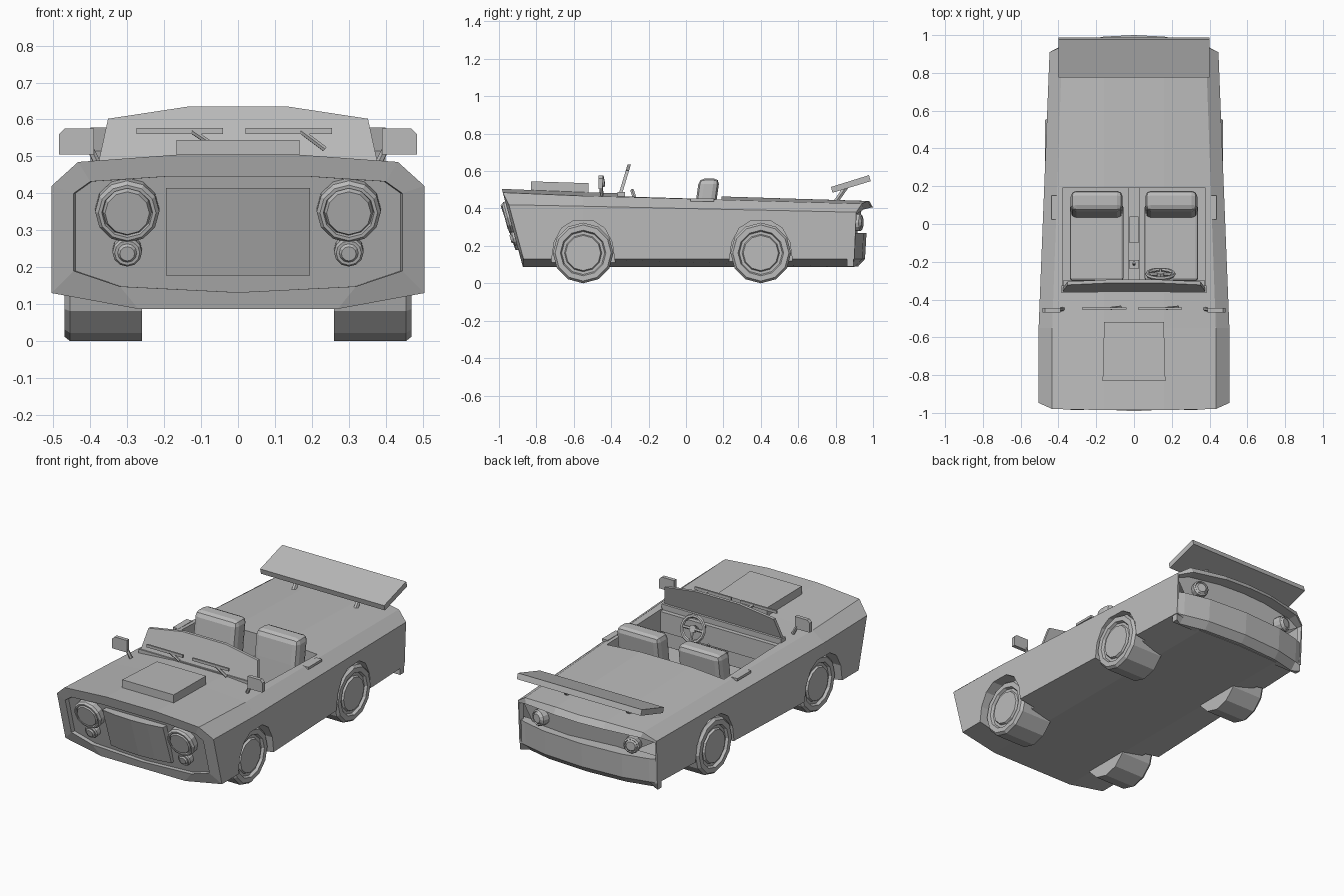
import bpy, bmesh, math
from mathutils import Vector, Matrix

if "Cube" in bpy.data.objects:
    bpy.data.objects.remove(bpy.data.objects["Cube"])

GREY = (0.5, 0.5, 0.5, 1)
paint = bpy.data.materials.new("plain_grey")
paint.use_nodes = True
paint.diffuse_color = GREY
paint.node_tree.nodes["Principled BSDF"].inputs["Base Color"].default_value = GREY


def loft(name, rings, bevel=0):
    """Skin a list of closed rings and cap both ends."""
    bm = bmesh.new()
    loops = [[bm.verts.new(p) for p in ring] for ring in rings]
    n = len(loops[0])
    for a, b in zip(loops, loops[1:]):
        for i in range(n):
            j = (i + 1) % n
            bm.faces.new((a[i], a[j], b[j], b[i]))
    bm.faces.new(loops[0][::-1])
    bm.faces.new(loops[-1])
    bmesh.ops.recalc_face_normals(bm, faces=bm.faces)
    mesh = bpy.data.meshes.new(name)
    bm.to_mesh(mesh)
    bm.free()
    mesh.materials.append(paint)
    ob = bpy.data.objects.new(name, mesh)
    bpy.context.collection.objects.link(ob)
    if bevel:
        mod = ob.modifiers.new("soft_edges", 'BEVEL')
        mod.width, mod.segments = bevel, 2
    return ob


def box(name, x, y, z, bevel=0):
    rings = [[(x[0], y[0], h), (x[1], y[0], h), (x[1], y[1], h), (x[0], y[1], h)] for h in z]
    return loft(name, rings, bevel)


def lathe(name, profile, origin, axis, n=12):
    """Spin (radius, distance along axis) pairs."""
    m = Matrix.Translation(origin) @ Vector(axis).to_track_quat('Z', 'Y').to_matrix().to_4x4()
    turn = [2 * math.pi * i / n for i in range(n)]
    return loft(name, [[m @ Vector((r * math.cos(t), r * math.sin(t), d)) for t in turn]
                       for r, d in profile])


def bar(name, p, q, r):
    d = Vector(q) - Vector(p)
    return lathe(name, [(r, 0), (r, d.length)], p, d, 6)


def both(half):
    """Mirror a half outline across x = 0, keeping centre points single."""
    return half + [(-p[0], *p[1:]) for p in reversed(half) if p[0] > 0]


def cut(target, cutter):
    cutter.hide_render = True
    mod = target.modifiers.new("cut", 'BOOLEAN')
    mod.operation, mod.object, mod.solver = 'DIFFERENCE', cutter, 'EXACT'
    bpy.context.view_layer.objects.active = target
    bpy.ops.object.modifier_apply(modifier=mod.name)
    bpy.data.objects.remove(cutter)


def nose_y(z):
    return -0.985 + (0.505 - z) * 0.27


# Body shell: cross-sections from the recessed nose to the recessed tail
def section(y, w, top, belt):
    return [(0, y, top), (.16, y, top), (w - .072, y, top - .02), (w, y, belt),
            (w, y, .13), (.27, y, .087), (0, y, .087)]


nose = [(x, nose_y(z) + (.015 if x > .5 else 0), z) for x, y, z in section(0, .505, .505, .42)]
frame = [(0, .445), (.2, .445), (.4, .432), (.445, .4), (.445, .19), (.32, .148), (0, .132)]
lip = [(x, nose_y(z), z) for x, z in frame]
recess = [(x * .99, nose_y(z) + .025, z) for x, z in frame]
tail = [(0, .98, .44), (.16, .97, .44), (.38, .94, .425), (.447, .91, .38),
        (.445, .9, .13), (.27, .89, .087), (0, .9, .087)]
tail_lip = [(0, 1, .405), (.16, .992, .405), (.37, .95, .395), (.44, .912, .37),
            (.435, .9, .14), (.27, .89, .1), (0, .9, .1)]
tail_recess = [(0, .94, .4), (.16, .93, .4), (.36, .9, .39), (.43, .885, .365),
               (.43, .885, .14), (.27, .885, .1), (0, .9, .1)]
body = loft("body", [both(h) for h in (recess, lip, nose, section(-.55, .505, .487, .412),
                                       tail, tail_lip, tail_recess)])

# Cockpit opening and wheel arches
cut(body, box("cockpit_cutter", (-.378, .378), (-.34, .19), (.18, .8)))
WHEEL_Y = (-.55, .4)
ARCH = [(.175, 0), (.172, .1), (.155, .22), (.115, .295), (.055, .333)]
for y in WHEEL_Y:
    outline = ARCH + [(-a, z) for a, z in reversed(ARCH)]
    for s in (1, -1):
        cut(body, loft("arch_cutter", [[(s * x, y + a, z) for a, z in outline] for x in (.4, .7)]))

# Rear bumper
bumper_plan = [(0, .965), (.25, .95), (.4, .915), (.443, .895), (.443, .86), (0, .86)]
loft("rear_bumper", [both([(x, y - (d if y > .9 else 0), z) for x, y in bumper_plan])
                     for z, d in ((.09, .045), (.13, .008), (.268, 0))])

# Wheels
for label, y in zip(("front", "rear"), WHEEL_Y):
    for side, s in (("left", 1), ("right", -1)):
        lathe(f"{label}_{side}_wheel",
              [(.162, .0), (.162, .195), (.15, .21), (.122, .21), (.115, .195), (.1, .195), (.094, .207)],
              (s * .26, y, .162), (s, 0, 0))

# Lamps, front and rear
front_axis = (0, -1, -.27)
for side, s in (("left", 1), ("right", -1)):
    lathe(f"{side}_headlight", [(.087, 0), (.087, .03), (.078, .042), (.069, .042), (.066, .03), (.06, .045)],
          (s * .3, -.925, .358), front_axis)
    lathe(f"{side}_fog_lamp", [(.04, 0), (.04, .03), (.034, .037), (.026, .037), (.02, .045)],
          (s * .3, -.895, .248), front_axis)
    lathe(f"{side}_tail_lamp", [(.046, 0), (.046, .045), (.038, .052), (.034, .047), (.026, .055)],
          (s * .29, .89, .325), (.25 * s, 1, 0))

# Bowed grille panel
grille_plan = [(0, -.025), (.1, -.02), (.195, -.005), (.195, .04), (0, .04)]
loft("grille", [both([(x, nose_y(z) + d - .005 + .015 * (z < .3), z) for x, d in grille_plan])
                for z in (.178, .415)])

# Bonnet scoop
loft("bonnet_scoop", [both([(.166, -.83, f), (.158, -.52, r)]) for f, r in ((.48, .47), (.545, .535))])

# Windscreen with a peaked outline, leaning back
glass = [(.135, .635), (.352, .602), (.383, .46)]
loft("windscreen", [both([(x, -.365 + (z - .46) * .3 + t, z) for x, z in glass]) for t in (0, .018)])
box("windscreen_base", (-.385, .385), (-.365, -.325), (.455, .487))
box("dashboard", (-.376, .376), (-.345, -.3), (.34, .455))

# Wipers
for label, x, tip in (("right", -.275, (-.07, -.44, .532)), ("left", .02, (.235, -.44, .52))):
    box(f"{label}_wiper_blade", (x, x + .235), (-.452, -.442), (.561, .577))
    bar(f"{label}_wiper_arm", (x + .15, -.447, .569), tip, .008)

# Door mirrors and handles
for side, s in (("left", 1), ("right", -1)):
    outline = [(.39, .505), (.485, .505), (.485, .56), (.47, .575), (.39, .575)]
    loft(f"{side}_mirror", [[(s * x, y, z) for x, z in outline] for y in (-.468, -.446)])
    bar(f"{side}_mirror_stalk", (s * .375, -.45, .47), (s * .4, -.455, .52), .01)
    a, b = sorted((s * .4, s * .437))
    box(f"{side}_door_handle", (a, b), (.025, .15), (.438, .452))

# Seats: cushion and raked rounded backrest
for side, s in (("left", 1), ("right", -1)):
    a, b = sorted((s * .055, s * .34))
    box(f"{side}_seat_cushion", (a, b), (-.3, .1), (.18, .27), .015)
    a, b = sorted((s * .06, s * .335))
    loft(f"{side}_seat_back", [[(a, y, z), (b, y, z), (b, y + .11, z), (a, y + .11, z)]
                              for y, z in ((.03, .24), (.05, .42), (.07, .56))], .03)

# Centre console, armrest and shift lever
box("centre_console", (-.032, .032), (-.34, .19), (.18, .33))
box("armrest", (-.024, .024), (-.1, .04), (.33, .37))
box("shifter_base", (-.026, .026), (-.235, -.19), (.33, .34))
bar("shift_lever", (0, -.213, .33), (0, -.205, .4), .008)

# Steering wheel
hub = Vector((.14, -.265, .43))
tilt = Vector((0, 1, .35)).normalized()
bpy.ops.mesh.primitive_torus_add(major_radius=.07, minor_radius=.011, major_segments=14, minor_segments=6,
                                 location=hub, rotation=tilt.to_track_quat('Z', 'Y').to_euler())
rim = bpy.context.object
rim.name = "steering_wheel_rim"
rim.data.materials.append(paint)
lathe("steering_hub", [(.022, -.008), (.022, .008)], hub, tilt, 8)
bar("steering_column", hub, hub - tilt * .08, .012)
up = tilt.cross(Vector((1, 0, 0)))
for i, v in enumerate((Vector((1, 0, 0)), Vector((-1, 0, 0)), up if up.z < 0 else -up)):
    bar(f"steering_spoke_{i + 1}", hub, hub + v * .068, .009)

# Rear wing on two struts
wing = [(.775, .515), (.978, .578), (.988, .546), (.783, .484)]
loft("rear_wing", [[(x, y, z) for y, z in wing] for x in (-.4, .4)])
for side, s in (("left", 1), ("right", -1)):
    bar(f"{side}_wing_strut", (s * .2, .8, .435), (s * .2, .86, .52), .014)
